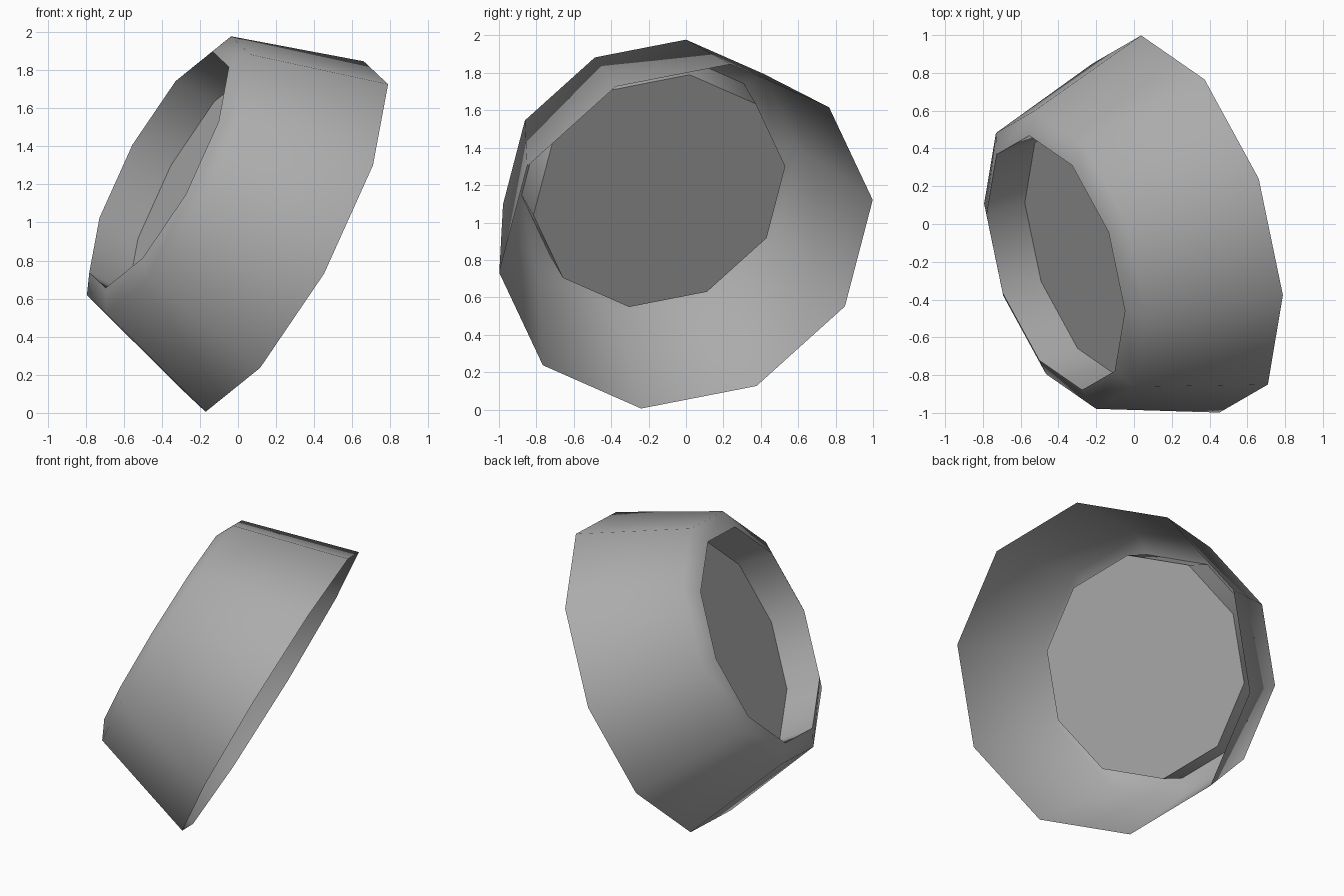
import bpy, bmesh, math
from mathutils import Vector, Matrix

cube = bpy.data.objects.get("Cube")
if cube:
    bpy.data.objects.remove(cube, do_unlink=True)

SIDES = 10

# Tilted frame: the axis runs from the wide open end to the narrow end
axis = Vector((-0.851, -0.265, 0.453)).normalized()
spoke = Vector((0.415, 0.24, 0.92))
spoke = (spoke - axis * spoke.dot(axis)).normalized()
across = axis.cross(spoke)
frame = Matrix((spoke, across, axis)).transposed().to_4x4()
frame.translation = Vector((0.245, 0, 0.926))

grey = bpy.data.materials.new("mid_grey")
grey.use_nodes = True
colour = (0.41, 0.41, 0.41, 1)
grey.diffuse_color = colour
grey.node_tree.nodes["Principled BSDF"].inputs["Base Color"].default_value = colour


def lathe(name, profile, capped=False):
    """Turn (radius, height) points into a ten-sided open surface."""
    bm = bmesh.new()
    rings = []
    for radius, height in profile:
        ring = []
        for i in range(SIDES):
            a = math.tau * i / SIDES
            ring.append(bm.verts.new(frame @ Vector(
                (radius * math.cos(a), radius * math.sin(a), height))))
        rings.append(ring)
    for low, high in zip(rings, rings[1:]):
        for i in range(SIDES):
            j = (i + 1) % SIDES
            bm.faces.new((low[i], low[j], high[j], high[i]))
    if capped:
        bm.faces.new(rings[-1])
    mesh = bpy.data.meshes.new(name)
    bm.to_mesh(mesh)
    bm.free()
    mesh.materials.append(grey)
    obj = bpy.data.objects.new(name, mesh)
    bpy.context.collection.objects.link(obj)
    bpy.ops.object.select_all(action='DESELECT')
    obj.select_set(True)
    bpy.context.view_layer.objects.active = obj
    bpy.ops.object.shade_smooth_by_angle(angle=math.radians(60))
    return obj


# Tapered outer wall, open at the wide end, with a sloped lip
lathe("tapered_shell", [(1.038, 0), (0.82, 0.716), (0.70, 0.775)])

# Straight-sided recess closed by a flat floor
lathe("recess", [(0.70, 0.775), (0.70, 0.537)], capped=True)
